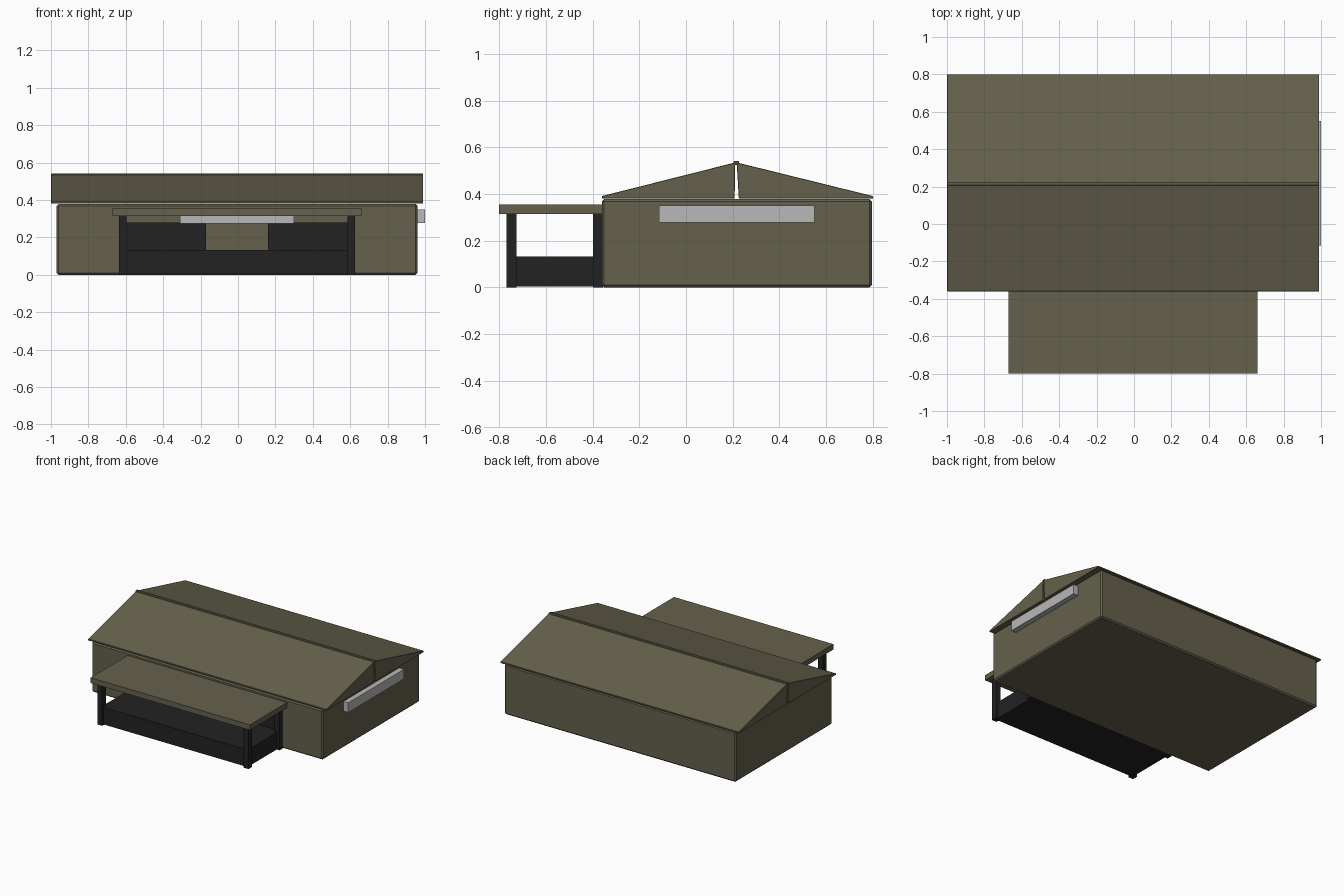
import bpy, bmesh

if "Cube" in bpy.data.objects:
    bpy.data.objects.remove(bpy.data.objects["Cube"])


def mat(name, rgb):
    m = bpy.data.materials.new(name)
    m.diffuse_color = (*rgb, 1)
    m.use_nodes = True
    m.node_tree.nodes["Principled BSDF"].inputs["Base Color"].default_value = m.diffuse_color
    return m


OLIVE = mat("olive", (0.13, 0.12, 0.072))
DARK = mat("dark", (0.016, 0.016, 0.016))
PALE = mat("pale", (0.48, 0.48, 0.48))


def prism(name, profile, x0, x1, material, bevel=0.0):
    """Extrude a (y, z) profile along x."""
    bm = bmesh.new()
    a = [bm.verts.new((x0, y, z)) for y, z in profile]
    b = [bm.verts.new((x1, y, z)) for y, z in profile]
    n = len(profile)
    bm.faces.new(a)
    bm.faces.new(b)
    for i in range(n):
        j = (i + 1) % n
        bm.faces.new((a[i], a[j], b[j], b[i]))
    bmesh.ops.recalc_face_normals(bm, faces=bm.faces)
    me = bpy.data.meshes.new(name)
    bm.to_mesh(me)
    bm.free()
    me.materials.append(material)
    ob = bpy.data.objects.new(name, me)
    bpy.context.collection.objects.link(ob)
    if bevel:
        mod = ob.modifiers.new("bevel", "BEVEL")
        mod.width = bevel
        mod.segments = 1
    return ob


def box(name, x, y, z, material, bevel=0.0):
    return prism(name, [(y[0], z[0]), (y[1], z[0]), (y[1], z[1]), (y[0], z[1])],
                 x[0], x[1], material, bevel)


# Main building
box("building_body", (-0.97, 0.96), (-0.36, 0.795), (0, 0.378), OLIVE, 0.01)

# Gable roof: two wedges meeting at the ridge, with a small open seam
prism("roof_front", [(-0.36, 0.38), (0.208, 0.38), (0.211, 0.535), (-0.36, 0.391)],
      -1.0, 0.99, OLIVE, 0.002)
prism("roof_back", [(0.8, 0.38), (0.226, 0.38), (0.217, 0.535), (0.8, 0.391)],
      -1.0, 0.99, OLIVE, 0.002)
box("ridge_cap", (-1.0, 0.99), (0.204, 0.226), (0.525, 0.542), OLIVE, 0.004)

# Porch: canopy, deck and four posts
box("porch_canopy", (-0.67, 0.66), (-0.8, -0.355), (0.315, 0.355), OLIVE)
box("porch_deck", (-0.615, 0.605), (-0.75, -0.355), (0.003, 0.132), DARK)
for side, px in (("left", -0.635), ("right", 0.585)):
    for end, py in (("front", -0.768), ("back", -0.398)):
        box(f"porch_post_{end}_{side}", (px, px + 0.04), (py, py + 0.042),
            (0, 0.318), DARK)

# Dark windows either side of the entrance
for side, x in (("left", (-0.61, -0.17)), ("right", (0.16, 0.6))):
    box(f"window_{side}", x, (-0.37, -0.35), (0.13, 0.28), DARK)

# Blank sign boards
box("front_sign", (-0.31, 0.3), (-0.395, -0.355), (0.275, 0.35), PALE)
box("side_sign", (0.955, 1.0), (-0.115, 0.55), (0.277, 0.35), PALE)
